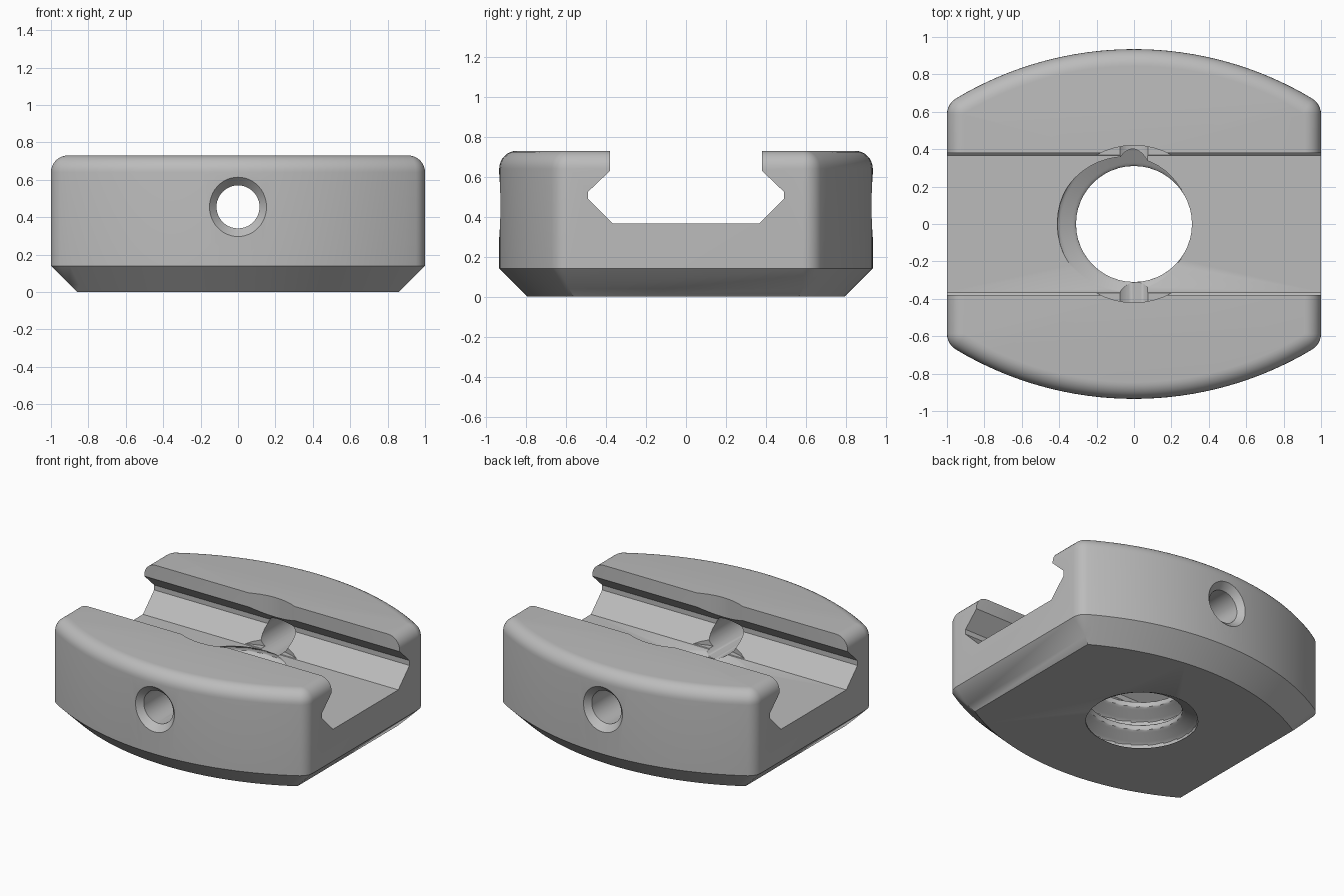
import bpy, bmesh, math

cube = bpy.data.objects.get("Cube")
if cube:
    bpy.data.objects.remove(cube, do_unlink=True)

HALF_W, HALF_D, HEIGHT = 1.0, 0.935, 0.73
ARC_R, CORNER_R = 1.85, 0.1
FLOOR_Z, BORE_R, MINOR_R = 0.365, 0.42, 0.31

grey = bpy.data.materials.new("metal grey")
grey.use_nodes = True
COLOUR = (0.5, 0.5, 0.5, 1)
grey.diffuse_color = COLOUR
grey.node_tree.nodes["Principled BSDF"].inputs["Base Color"].default_value = COLOUR


def loft(name, rings):
    """Closed solid through rings of equal point count."""
    bm = bmesh.new()
    rows = [[bm.verts.new(p) for p in ring] for ring in rings]
    n = len(rows[0])
    for a, b in zip(rows, rows[1:]):
        for i in range(n):
            j = (i + 1) % n
            bm.faces.new((a[i], a[j], b[j], b[i]))
    bm.faces.new(rows[0][::-1])
    bm.faces.new(rows[-1])
    bmesh.ops.remove_doubles(bm, verts=bm.verts, dist=1e-5)
    bmesh.ops.recalc_face_normals(bm, faces=bm.faces)
    mesh = bpy.data.meshes.new(name)
    bm.to_mesh(mesh)
    bm.free()
    mesh.materials.append(grey)
    obj = bpy.data.objects.new(name, mesh)
    bpy.context.collection.objects.link(obj)
    return obj


def outline(inset, z):
    """Flat-sided outline with bowed front and back and rounded corners."""
    w, big, r = HALF_W - inset, ARC_R - inset, max(CORNER_R - inset, 0)
    cy = HALF_D - ARC_R
    px = w - r
    py = cy + math.sqrt((big - r) ** 2 - px ** 2)
    lean = math.atan2(py - cy, px)
    quarter = [(px + r * math.cos(lean * i / 6), py + r * math.sin(lean * i / 6))
               for i in range(7)]
    for i in range(1, 17):
        a = lean + (math.pi / 2 - lean) * i / 16
        quarter.append((big * math.cos(a), cy + big * math.sin(a)))
    half = quarter + [(-x, y) for x, y in quarter[-2::-1]]
    return [(x, y, z) for x, y in half + [(-x, -y) for x, y in half]]


# Body: chamfered foot, straight wall, rounded top edge
rings = [outline(0.14, 0), outline(CORNER_R, 0.04), outline(0, 0.14)]
FILLET = 0.09
for i in range(9):
    a = math.pi / 2 * i / 8
    rings.append(outline(FILLET * (1 - math.cos(a)), HEIGHT - FILLET * (1 - math.sin(a))))
body = loft("clamp_body", rings)

# Undercut slot running side to side
side = [(0.365, FLOOR_Z), (0.49, 0.49), (0.49, 0.525), (0.38, 0.63), (0.38, 0.9)]
profile = side + [(-y, z) for y, z in reversed(side)]
slot = loft("slot_cutter", [[(x, y, z) for y, z in profile] for x in (-1.2, 1.2)])

# Threaded bore with a plain clearance above the slot floor
PITCH, SEG, STEPS = 0.17, 48, 24


def thread_radius(angle, z):
    phase = ((z - FLOOR_Z) / PITCH - angle / math.tau) % 1
    depth = 1 - abs(2 * phase - 1)
    depth = min(max((depth - 0.2) / 0.65, 0), 1)
    return MINOR_R + (BORE_R - 0.01 - MINOR_R) * depth


angles = [math.tau * i / SEG for i in range(SEG)]


def circle(z, radius):
    return [(radius(a, z) * math.cos(a), radius(a, z) * math.sin(a), z) for a in angles]


top_z = FLOOR_Z + 0.004
rows = int(0.42 / PITCH * STEPS)
bore_rings = [circle(top_z - PITCH / STEPS * k, thread_radius) for k in range(rows, -1, -1)]
bore_rings += [circle(z, lambda a, z: BORE_R) for z in (top_z, 0.9)]
bore = loft("bore_cutter", bore_rings)

# Cross hole, countersunk at front and back
HOLE_Z = 0.455
stations = [(-1.0, 0.222), (-0.89, 0.115), (0.89, 0.115), (1.0, 0.222)]
hole = loft("cross_hole_cutter", [
    [(r * math.cos(a), y, HOLE_Z + r * math.sin(a)) for a in angles] for y, r in stations])

# Cut the body, then drop the cutters
bpy.context.view_layer.objects.active = body
for cutter in (slot, bore, hole):
    cutter.hide_render = True
    mod = body.modifiers.new(cutter.name, 'BOOLEAN')
    mod.operation = 'DIFFERENCE'
    mod.solver = 'EXACT'
    mod.object = cutter
    bpy.ops.object.modifier_apply(modifier=mod.name)
    bpy.data.objects.remove(cutter, do_unlink=True)

bpy.ops.object.select_all(action='DESELECT')
body.select_set(True)
bpy.ops.object.shade_smooth_by_angle(angle=math.radians(30))
